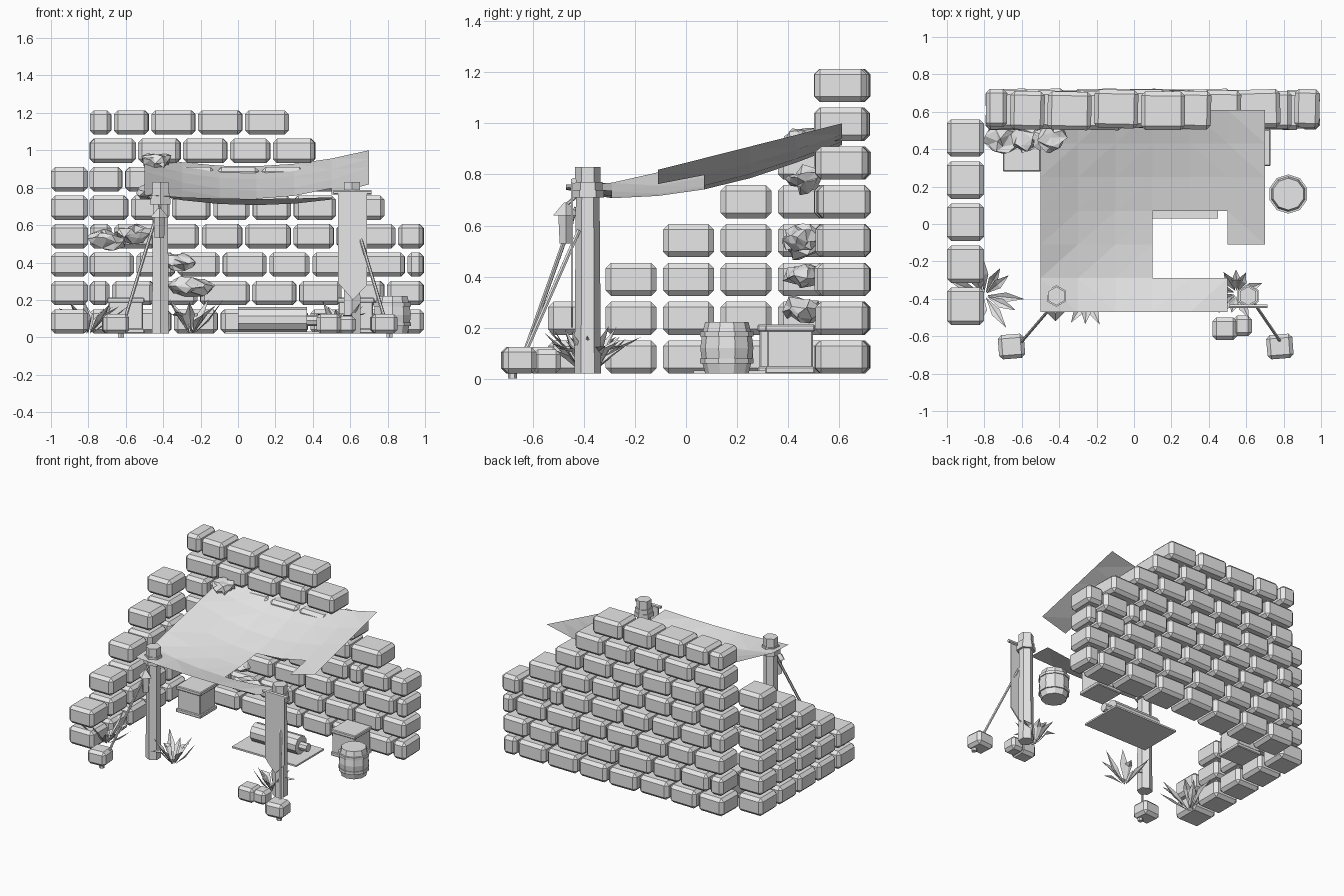
import bpy, bmesh, math, random
from mathutils import Vector, Matrix

random.seed(4)
if "Cube" in bpy.data.objects:
    bpy.data.objects.remove(bpy.data.objects["Cube"])

grey = bpy.data.materials.new("plain_grey")
grey.use_nodes = True
grey.diffuse_color = (0.8, 0.8, 0.8, 1)
grey.node_tree.nodes["Principled BSDF"].inputs["Base Color"].default_value = (0.8, 0.8, 0.8, 1)


def finish(bm, name, bevel=0):
    mesh = bpy.data.meshes.new(name)
    bm.to_mesh(mesh)
    bm.free()
    mesh.materials.append(grey)
    ob = bpy.data.objects.new(name, mesh)
    bpy.context.collection.objects.link(ob)
    if bevel:
        mod = ob.modifiers.new("chamfer", "BEVEL")
        mod.width = bevel
        mod.segments = 1
    return ob


def add_box(bm, lo, hi, turn=0):
    lo, hi = Vector(lo), Vector(hi)
    mat = (Matrix.Translation((lo + hi) / 2) @ Matrix.Rotation(turn, 4, "Z")
           @ Matrix.Diagonal((*(hi - lo), 1)))
    bmesh.ops.create_cube(bm, size=1, matrix=mat)


def add_rod(bm, a, b, r1, r2=None, sides=6):
    a, b = Vector(a), Vector(b)
    d = b - a
    mat = Matrix.Translation((a + b) / 2) @ d.to_track_quat("Z", "Y").to_matrix().to_4x4()
    bmesh.ops.create_cone(bm, cap_ends=True, segments=sides, radius1=r1,
                          radius2=r1 if r2 is None else r2, depth=d.length, matrix=mat)


def row_z(i):
    return 0.02 + 0.152 * i


BRICK_H = 0.13

# Back wall: brick joints per course, from the bottom up
courses = [
    (-.8, -.58, -.35, -.1, .14, .38, .64, .88, 1),
    (-.8, -.68, -.44, -.21, .07, .32, .56, .79, 1),
    (-.8, -.55, -.33, -.09, .16, .39, .65, .9, 1),
    (-.8, -.67, -.43, -.2, .03, .29, .52, .63, .85, 1),
    (-.8, -.58, -.36, -.14, .07, .29, .53, .79),
    (-.8, -.61, -.36, -.12, .12, .36, .58),
    (-.8, -.54, -.3, -.05, .18, .42),
    (-.8, -.67, -.47, -.22, .03, .28),
]
bm = bmesh.new()
for i, joints in enumerate(courses):
    for a, b in zip(joints, joints[1:]):
        j = random.uniform(-.008, .008)
        add_box(bm, (a + .008, .51 + j, row_z(i)), (b - .008, .715 + j, row_z(i) + BRICK_H),
                random.uniform(-.03, .03))
finish(bm, "back_wall", .022)

# Side wall: aligned columns stepping down to the front
bm = bmesh.new()
for col, height in enumerate((2, 3, 4, 5, 6)):
    y = -.54 + .225 * col
    for i in range(height):
        add_box(bm, (-1, y, row_z(i)), (-.803, y + .2, row_z(i) + BRICK_H))
finish(bm, "side_wall", .022)

# Torn, sagging canopy
bm = bmesh.new()
bmesh.ops.create_grid(bm, x_segments=6, y_segments=6, size=.5)
torn = []
for f in bm.faces:
    c = f.calc_center_median()
    col, row = int((c.x + .5) * 6), int((c.y + .5) * 6)
    if (col in (3, 4) and row in (1, 2)) or (col == 5 and row < 2):
        torn.append(f)
bmesh.ops.delete(bm, geom=torn, context="FACES")
for v in bm.verts:
    s, t = v.co.x + .5, v.co.y + .5
    sag = (.02 + .07 * math.sin(math.pi * t) + .05 * t) * 4 * s * (1 - s)
    v.co = (-.5 + 1.2 * s, -.47 + 1.08 * t,
            .76 + .24 * max(0, t - .12) / .88 - sag - .03 * t * (1 - s))
bmesh.ops.triangulate(bm, faces=bm.faces[:])
finish(bm, "canopy")

# Poles with collars and caps
for side, x in (("right", -.415), ("left", .61)):
    bm = bmesh.new()
    for z0, z1, r0, r1 in ((.02, .77, .052, .046), (.71, .74, .064, .064),
                           (.74, .77, .058, .058), (.77, .83, .05, .05)):
        add_rod(bm, (x, -.385, z0), (x, -.385, z1), r0, r1)
    finish(bm, side + "_pole")

# Guy ropes tied to stones with pegs
for side, top, foot in (("right", (-.43, -.43, .67), (-.61, -.64, .08)),
                        ("left", (.64, -.42, .58), (.79, -.64, .08))):
    bm = bmesh.new()
    add_rod(bm, top, foot, .009)
    finish(bm, side + "_rope")
    x = foot[0] + (-.045 if side == "right" else -.01)
    bm = bmesh.new()
    add_box(bm, (x - .07, -.72, .02), (x + .07, -.59, .125), .08)
    finish(bm, side + "_anchor_stone", .02)
    bm = bmesh.new()
    add_rod(bm, (x + .03, -.68, 0), (x + .03, -.68, .03), .018)
    finish(bm, side + "_peg")

# Stones at the foot of the left pole
bm = bmesh.new()
add_box(bm, (.42, -.62, .02), (.55, -.5, .125))
add_box(bm, (.53, -.6, .02), (.63, -.49, .115))
finish(bm, "pole_stones", .02)

# Hanging lantern
bm = bmesh.new()
add_rod(bm, (-.42, -.47, .53), (-.42, -.47, .64), .025, .03, 4)
add_rod(bm, (-.42, -.47, .64), (-.42, -.47, .69), .05, .008, 4)
add_rod(bm, (-.42, -.47, .68), (-.415, -.4, .74), .007)
finish(bm, "lantern")

# Pointed banner on a crossbar
bm = bmesh.new()
outline = [(.535, .77), (.535, .29), (.615, .2), (.69, .28), (.69, .77)]
face = bm.faces.new([bm.verts.new((x, -.45, z)) for x, z in outline])
ext = bmesh.ops.extrude_face_region(bm, geom=[face])
bmesh.ops.translate(bm, vec=(0, .008, 0), verts=[g for g in ext["geom"] if isinstance(g, bmesh.types.BMVert)])
bmesh.ops.recalc_face_normals(bm, faces=bm.faces[:])
finish(bm, "banner")
bm = bmesh.new()
add_rod(bm, (.51, -.44, .775), (.715, -.44, .775), .012)
finish(bm, "banner_bar")

# Crates with a lid and foot rim
for name, x, y in (("right_crate", -.7, .28), ("left_crate", .53, .31)):
    bm = bmesh.new()
    add_box(bm, (x + .008, y + .008, .03), (x + .192, y + .187, .2))
    for z in (.02, .185):
        add_box(bm, (x, y, z), (x + .2, y + .195, z + .027))
    finish(bm, name, .005)

# Barrel: stacked staves and hoops
bm = bmesh.new()
levels = [(.02, .085), (.07, .098), (.12, .104), (.17, .098), (.222, .085)]
for (z0, r0), (z1, r1) in zip(levels, levels[1:]):
    add_rod(bm, (.825, .16, z0), (.825, .16, z1), r0, r1, 10)
for z in (.06, .165):
    add_rod(bm, (.825, .16, z), (.825, .16, z + .02), .105, sides=10)
finish(bm, "barrel")

# Sleeping mat and bedroll
bm = bmesh.new()
add_box(bm, (-.07, .03, .02), (.45, .35, .032))
finish(bm, "ground_mat")
bm = bmesh.new()
add_rod(bm, (0, .2, .095), (.37, .2, .095), .066, sides=10)
add_rod(bm, (.37, .2, .09), (.43, .2, .09), .03, sides=8)
finish(bm, "bedroll")


# Spiky plants made of ridged, drooping blades
def plant(name, x, y, reach):
    bm = bmesh.new()
    for k in range(11):
        ang = k * math.tau / 11 + random.uniform(-.2, .2)
        out = Vector((math.cos(ang), math.sin(ang), 0))
        side = Vector((-out.y, out.x, 0)) * .026
        r = reach * random.uniform(.6, 1)
        root = Vector((x, y, .02)) + out * .015
        mid = root + out * r * .5 + Vector((0, 0, random.uniform(.07, .11)))
        tip = root + out * r + Vector((0, 0, random.uniform(.1, .19)))
        a, l, m, h, t = (bm.verts.new(p) for p in
                         (root, mid + side, mid - Vector((0, 0, .015)), mid - side, tip))
        for tri in ((a, m, l), (a, h, m), (l, m, t), (m, h, t)):
            bm.faces.new(tri)
    finish(bm, name)


plant("corner_plant", -.8, -.38, .2)
plant("right_pole_plant", -.25, -.39, .18)
plant("left_pole_plant", .55, -.37, .14)


# Jagged foliage clumps growing on the back wall
def clump(bm, x, z, width):
    mat = Matrix.Translation((x, .46, z)) @ Matrix.Diagonal((width, .08, .045, 1))
    verts = bmesh.ops.create_icosphere(bm, subdivisions=2, radius=1, matrix=mat)["verts"]
    for v in verts:
        v.co += Vector([random.uniform(-.018, .018) for _ in range(3)])


bm = bmesh.new()
for x, z, width in ((-.7, .52, .1), (-.56, .55, .09), (-.33, .41, .09),
                    (-.25, .27, .12), (-.45, .78, .1), (-.44, .94, .08)):
    clump(bm, x, z, width)
finish(bm, "wall_foliage")
